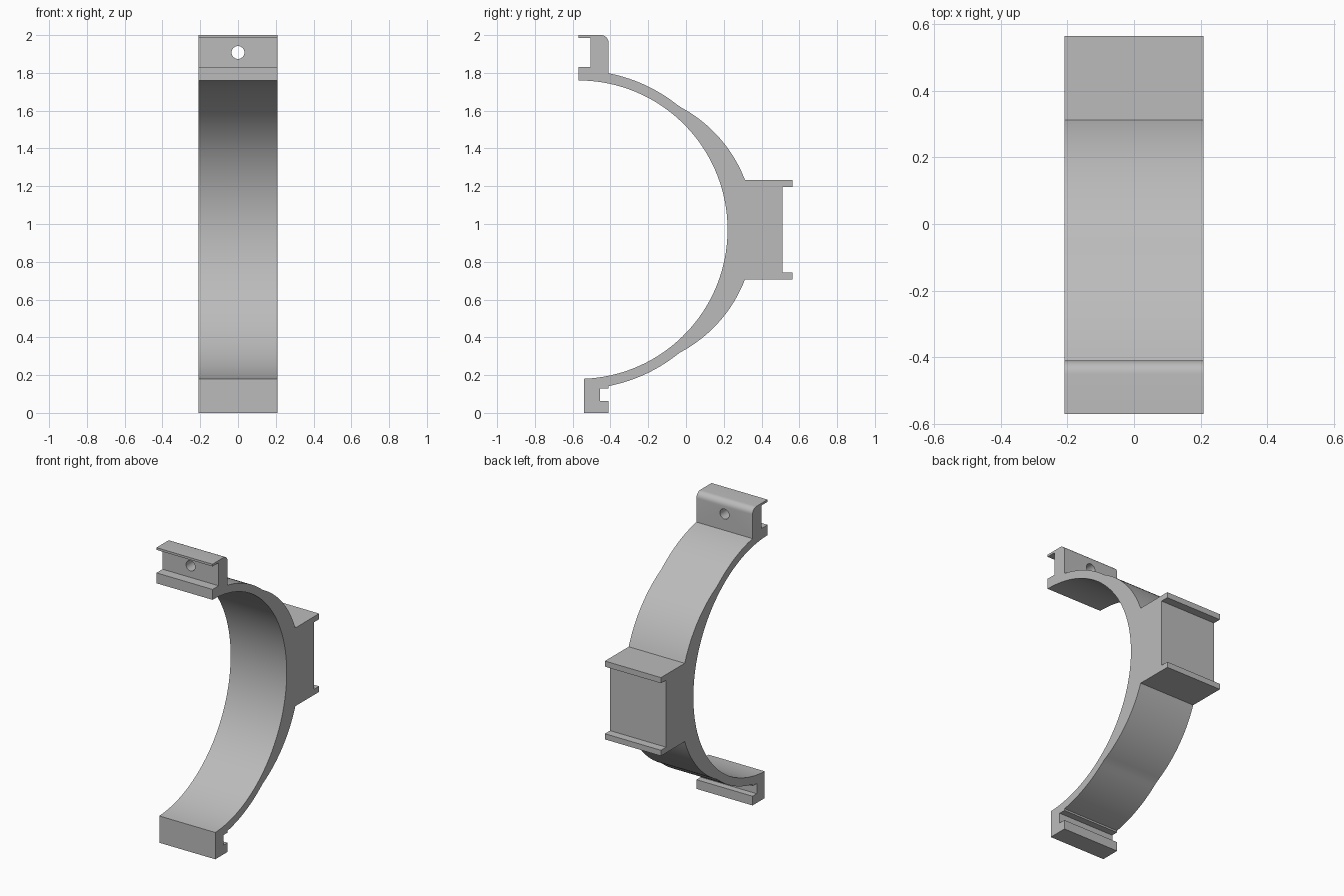
import bpy, bmesh
from math import sin, cos, atan2, hypot, pi, radians

cube = bpy.data.objects.get("Cube")
if cube:
    bpy.data.objects.remove(cube, do_unlink=True)

HALF_WIDTH = 0.209
MID_Z = 0.97
INNER_R = 0.79
RING_Y = -0.57      # centre of the inner bore and thin band
BULGE_Y = -0.374    # centre of the thicker rear arc

grey = bpy.data.materials.new("plain grey")
grey.use_nodes = True
grey.diffuse_color = (0.5, 0.5, 0.5, 1)
grey.node_tree.nodes["Principled BSDF"].inputs["Base Color"].default_value = (0.5, 0.5, 0.5, 1)


def arc(cy, cz, start, end, steps):
    """Arc between two (y, z) points around a centre, both ends included."""
    a0 = atan2(start[1] - cz, start[0] - cy)
    a1 = atan2(end[1] - cz, end[0] - cy)
    r = hypot(start[0] - cy, start[1] - cz)
    return [(cy + r * cos(a0 + (a1 - a0) * i / steps),
             cz + r * sin(a0 + (a1 - a0) * i / steps)) for i in range(steps + 1)]


def flip(points):
    """Mirror a run of the profile about the middle height."""
    return [(y, 2 * MID_Z - z) for y, z in reversed(points)]


# Upper clip: hooked lip, web, lower ledge, rounded rear corner
top_clip = [(RING_Y, MID_Z + INNER_R), (RING_Y, 1.83), (-0.505, 1.83),
            (-0.505, 1.985), (RING_Y, 1.985), (RING_Y, 2.0)]
top_clip += arc(-0.45, 1.96, (-0.45, 2.0), (-0.41, 1.96), 8)

# Outer band, then the thicker arc leading to the rear mount
band = arc(RING_Y, MID_Z, (-0.41, 1.798), (-0.055, 1.632), 14)
bulge = arc(BULGE_Y, MID_Z, (-0.055, 1.632), (0.313, 1.234), 20)[1:]
mount = [(0.565, 1.234), (0.565, 1.196), (0.51, 1.196)]
upper_back = band + bulge + mount

# Lower clip: slot open to the rear
bottom_clip = [(-0.41, 0.13), (-0.455, 0.13), (-0.455, 0.062),
               (-0.41, 0.062), (-0.41, 0), (-0.54, 0)]

# Inner bore from the lower clip round to the upper clip
z_low = MID_Z - (INNER_R ** 2 - 0.03 ** 2) ** 0.5
bore = arc(RING_Y, MID_Z, (-0.54, z_low), (RING_Y, MID_Z + INNER_R), 72)[:-1]

profile = top_clip + upper_back + flip(upper_back) + bottom_clip + bore

# Extrude the profile across the width
bm = bmesh.new()
face = bm.faces.new([bm.verts.new((-HALF_WIDTH, y, z)) for y, z in profile])
side = bmesh.ops.extrude_face_region(bm, geom=[face])["geom"]
bmesh.ops.translate(bm, vec=(2 * HALF_WIDTH, 0, 0),
                    verts=[v for v in side if isinstance(v, bmesh.types.BMVert)])
bmesh.ops.recalc_face_normals(bm, faces=bm.faces)
mesh = bpy.data.meshes.new("half_clamp_bracket")
bm.to_mesh(mesh)
bm.free()
mesh.materials.append(grey)
bracket = bpy.data.objects.new("half_clamp_bracket", mesh)
bpy.context.collection.objects.link(bracket)

# Screw hole through the upper web
bpy.ops.mesh.primitive_cylinder_add(vertices=32, radius=0.034, depth=0.3,
                                    location=(0, -0.46, 1.908), rotation=(pi / 2, 0, 0))
cutter = bpy.context.object
cutter.name = "screw_hole_cutter"
cutter.hide_render = True
cutter.data.materials.append(grey)

bpy.ops.object.select_all(action="DESELECT")
bracket.select_set(True)
bpy.context.view_layer.objects.active = bracket
cut = bracket.modifiers.new("screw hole", "BOOLEAN")
cut.operation = "DIFFERENCE"
cut.solver = "EXACT"
cut.object = cutter
bpy.ops.object.modifier_apply(modifier=cut.name)
bpy.data.objects.remove(cutter, do_unlink=True)

bpy.ops.object.shade_smooth_by_angle(angle=radians(30))
